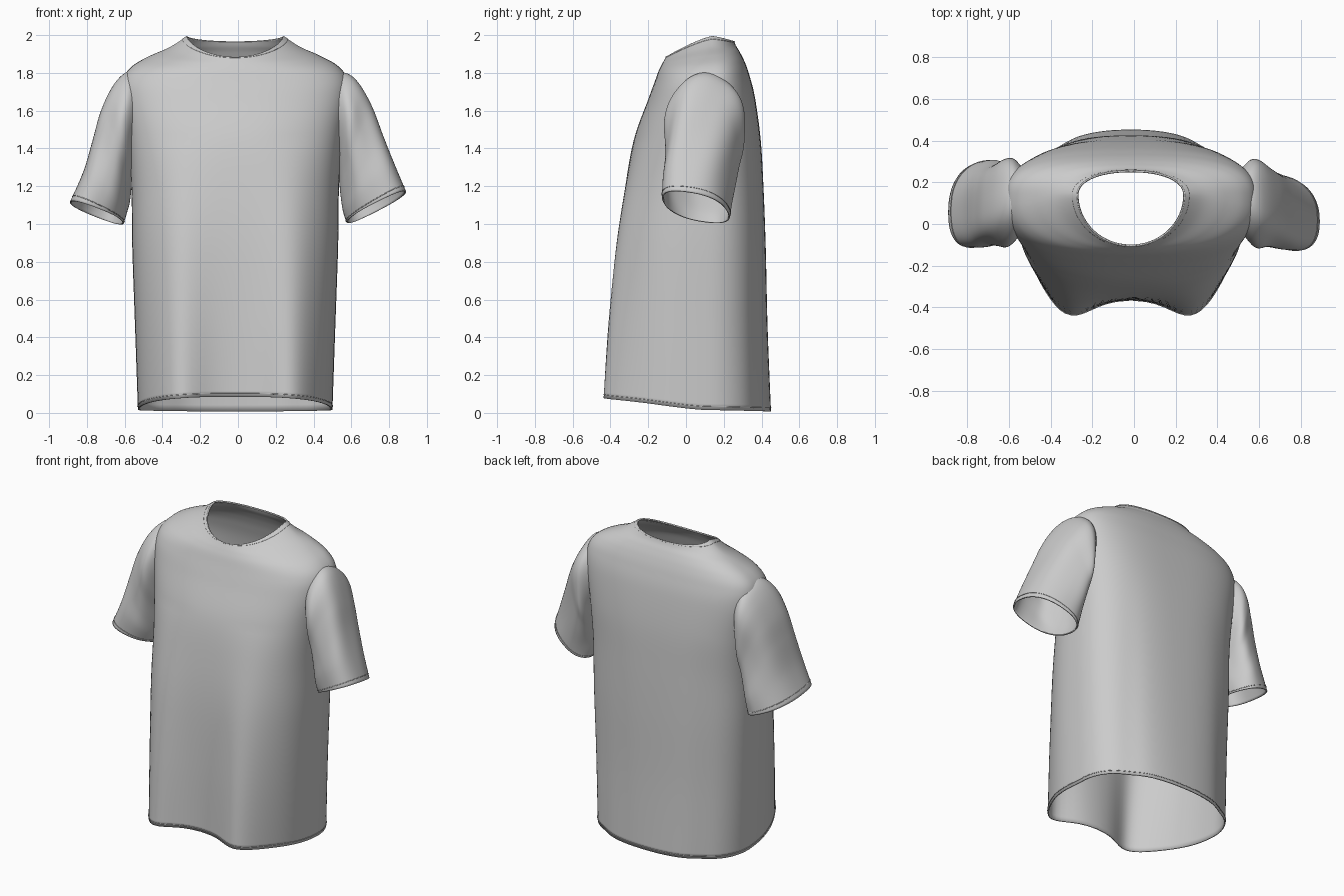
import bpy, bmesh, math

cube = bpy.data.objects.get("Cube")
if cube:
    bpy.data.objects.remove(cube, do_unlink=True)

fabric = bpy.data.materials.new("light_grey_cotton")
fabric.use_nodes = True
fabric.diffuse_color = (0.6, 0.6, 0.6, 1)
fabric.node_tree.nodes["Principled BSDF"].inputs["Base Color"].default_value = (0.6, 0.6, 0.6, 1)

SEGMENTS = 96


def smooth_rows(keys, steps):
    """Catmull-Rom interpolation through key rows of numbers."""
    rows = []
    for i in range(len(keys) - 1):
        p0, p1, p2 = keys[max(i - 1, 0)], keys[i], keys[i + 1]
        p3 = keys[min(i + 2, len(keys) - 1)]
        for s in range(steps):
            t = s / steps
            rows.append([b + 0.5 * t * (c - a + t * (2 * a - 5 * b + 4 * c - d + t * (3 * (b - c) + d - a)))
                         for a, b, c, d in zip(p0, p1, p2, p3)])
    rows.append(list(keys[-1]))
    return rows


def power(v, p):
    return math.copysign(abs(v) ** p, v)


def bell(v, width):
    return math.exp(-(v / width) ** 2)


def loft(name, rings, thickness=0.008, cut=None):
    """Skin closed rings into an open tube of cloth."""
    bm = bmesh.new()
    loops = [[bm.verts.new(p) for p in ring] for ring in rings]
    for low, high in zip(loops, loops[1:]):
        for i in range(len(low)):
            j = (i + 1) % len(low)
            bm.faces.new((low[i], low[j], high[j], high[i]))
    if cut:
        hidden = [f for f in bm.faces if cut(f.calc_center_median())]
        bmesh.ops.delete(bm, geom=hidden, context='FACES')
    mesh = bpy.data.meshes.new(name)
    bm.to_mesh(mesh)
    bm.free()
    mesh.materials.append(fabric)
    obj = bpy.data.objects.new(name, mesh)
    bpy.context.collection.objects.link(obj)
    mod = obj.modifiers.new("cloth_thickness", 'SOLIDIFY')
    mod.thickness = thickness
    mod.offset = -1
    bpy.ops.object.select_all(action='DESELECT')
    obj.select_set(True)
    bpy.context.view_layer.objects.active = obj
    bpy.ops.object.shade_smooth_by_angle(angle=math.radians(50))


def stitch(name, ring):
    """Fine raised thread following a ring."""
    curve = bpy.data.curves.new(name, 'CURVE')
    curve.dimensions = '3D'
    curve.bevel_depth = 0.002
    curve.bevel_resolution = 1
    line = curve.splines.new('POLY')
    line.points.add(len(ring) - 1)
    for point, co in zip(line.points, ring):
        point.co = (*co, 1)
    line.use_cyclic_u = True
    curve.materials.append(fabric)
    bpy.context.collection.objects.link(bpy.data.objects.new(name, curve))


def body_ring(row, grow=0.0):
    w, zs, yf, zf, yb, zb, ys, front_p, back_p = row
    ring = []
    fold = max(0, 1 - zs / 1.45)
    for i in range(SEGMENTS):
        a = 2 * math.pi * i / SEGMENTS
        back = math.sin(a) > 0
        p = back_p if back else front_p
        c, s = power(math.cos(a), p), abs(math.sin(a)) ** p
        x = (w + grow) * c
        y_end, z_end = (yb + grow, zb) if back else (yf - grow, zf)
        y = ys + (y_end - ys) * s
        z = zs + (z_end - zs) * s ** 1.3
        # soft drape: two bulges at the front, shallow waves at the back
        if back:
            y -= 0.015 * fold * s * bell(abs(x) - 0.36, 0.07)
        else:
            y -= 0.125 * fold * s * bell(abs(x) - 0.32, 0.155)
        ring.append((x - 0.015, y, z))
    return ring


# Body: half width, side z, front y, front z, back y, back z, side y, front and back squareness
body_keys = [
    (0.515, 0.015, -0.362, 0.085, 0.45, 0.008, 0.10, 0.72, 0.88),
    (0.53, 0.45, -0.362, 0.50, 0.432, 0.45, 0.10, 0.72, 0.86),
    (0.545, 0.88, -0.35, 0.90, 0.422, 0.88, 0.10, 0.74, 0.82),
    (0.55, 1.20, -0.32, 1.20, 0.41, 1.20, 0.10, 0.76, 0.78),
    (0.57, 1.45, -0.275, 1.45, 0.395, 1.45, 0.10, 0.78, 0.72),
    (0.60, 1.66, -0.20, 1.66, 0.365, 1.67, 0.11, 0.78, 0.70),
    (0.595, 1.765, -0.165, 1.755, 0.335, 1.79, 0.12, 0.80, 0.72),
    (0.545, 1.835, -0.145, 1.81, 0.31, 1.86, 0.125, 0.84, 0.76),
    (0.45, 1.89, -0.128, 1.845, 0.285, 1.91, 0.13, 0.90, 0.82),
    (0.345, 1.937, -0.115, 1.868, 0.265, 1.943, 0.135, 0.96, 0.9),
    (0.255, 1.995, -0.105, 1.885, 0.255, 1.967, 0.14, 1.0, 0.92),
]


def in_armhole(p):
    return abs(p.x) > 0.48 and ((p.y - 0.11) / 0.12) ** 2 + ((p.z - 1.57) / 0.14) ** 2 < 1


loft("shirt_body", [body_ring(r) for r in smooth_rows(body_keys, 8)], cut=in_armhole)
hem_line = smooth_rows(body_keys[:2], 14)[1]
stitch("hem_stitch", body_ring(hem_line, 0.001))

# Collar band sits just proud of the neckline
collar_rows = smooth_rows(body_keys, 24)[-9:]
loft("collar_band", [body_ring(r, 0.003) for r in collar_rows], 0.01)


def sleeve_ring(row, side, blend, grow=0.0):
    ux, uz, lx, lz, yf, yb = row
    ring = []
    squareness = 1 - 0.15 * blend
    for i in range(SEGMENTS):
        a = 2 * math.pi * i / SEGMENTS
        c, s = power(math.cos(a), squareness), power(math.sin(a), squareness)
        # gathers fade out towards cuff and shoulder
        wave = 1 + grow + 0.03 * math.sin(math.pi * blend) * math.cos(5 * a + 4 * blend)
        x = (ux + lx) / 2 + (ux - lx) / 2 * c * wave
        z = (uz + lz) / 2 + (uz - lz) / 2 * c * wave - 0.025 * blend * s
        y = (yf + yb) / 2 + (yb - yf) / 2 * s * wave - 0.04 * blend * c
        ring.append((side * x, y, z))
    return ring if side < 0 else ring[::-1]


# Sleeves: upper x, upper z, lower x, lower z, front y, back y
left_keys = [
    (0.49, 1.80, 0.51, 1.40, -0.02, 0.25),
    (0.575, 1.795, 0.53, 1.35, -0.085, 0.305),
    (0.64, 1.74, 0.535, 1.28, -0.11, 0.315),
    (0.71, 1.62, 0.54, 1.20, -0.105, 0.285),
    (0.77, 1.47, 0.55, 1.12, -0.11, 0.26),
    (0.83, 1.32, 0.56, 1.06, -0.12, 0.24),
    (0.89, 1.17, 0.575, 1.01, -0.12, 0.225),
]
right_keys = [
    (0.51, 1.80, 0.53, 1.40, -0.02, 0.25),
    (0.59, 1.80, 0.55, 1.35, -0.08, 0.31),
    (0.66, 1.73, 0.555, 1.28, -0.105, 0.32),
    (0.725, 1.60, 0.565, 1.20, -0.10, 0.30),
    (0.77, 1.45, 0.575, 1.12, -0.10, 0.295),
    (0.82, 1.28, 0.59, 1.06, -0.11, 0.30),
    (0.89, 1.115, 0.605, 1.005, -0.105, 0.295),
]
for name, side, keys in (("left", 1, left_keys), ("right", -1, right_keys)):
    rows = smooth_rows(keys, 8)
    last = len(rows) - 1
    loft(name + "_sleeve", [sleeve_ring(r, side, i / last) for i, r in enumerate(rows)])
    stitch(name + "_cuff_stitch", sleeve_ring(rows[-3], side, (last - 2) / last, 0.005))
